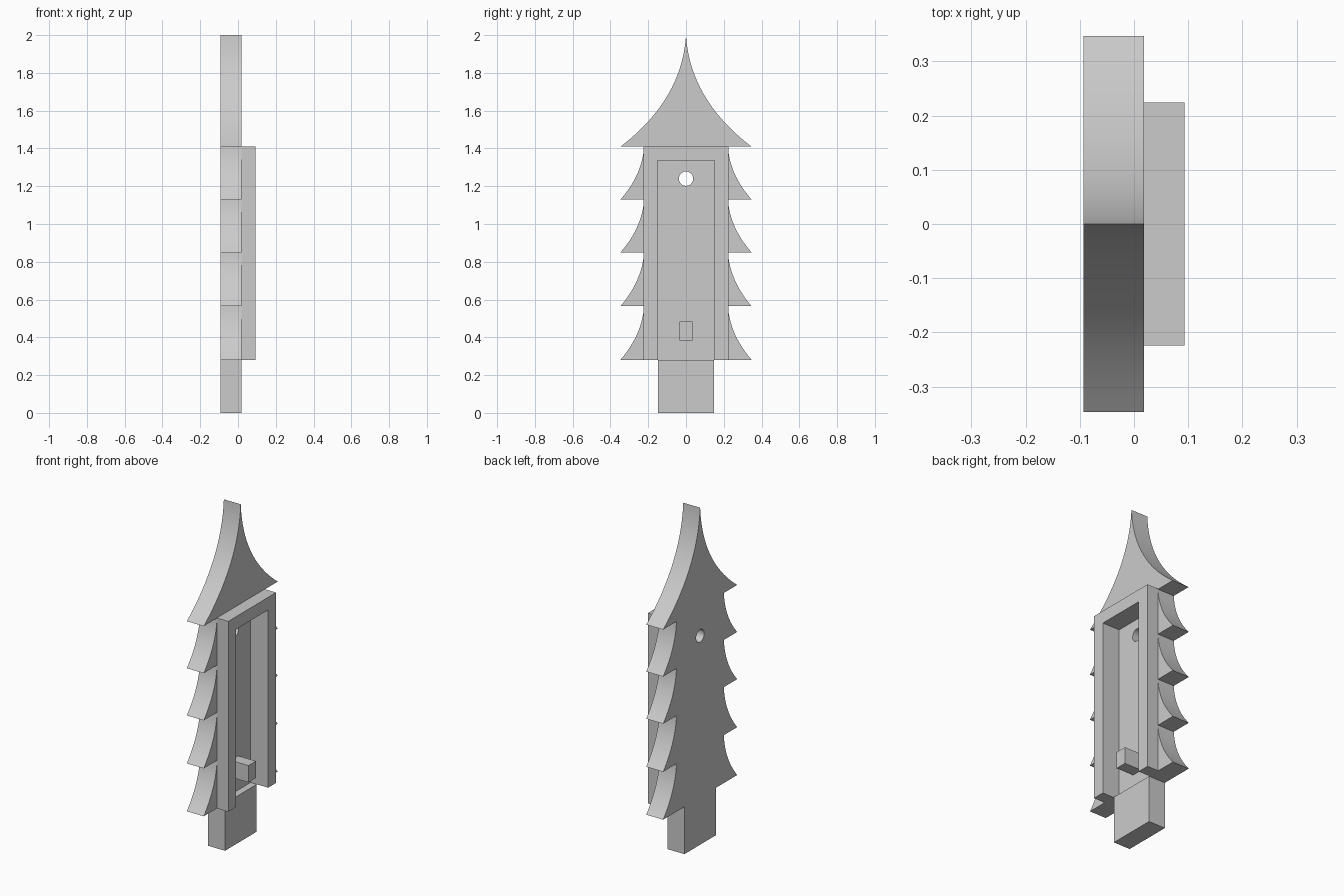
import bpy, bmesh, math
from mathutils import Vector
from mathutils.geometry import interpolate_bezier

if "Cube" in bpy.data.objects:
    bpy.data.objects.remove(bpy.data.objects["Cube"])

grey = bpy.data.materials.new("plain_grey")
grey.use_nodes = True
colour = (0.6, 0.6, 0.6, 1)
grey.diffuse_color = colour
grey.node_tree.nodes["Principled BSDF"].inputs["Base Color"].default_value = colour

# Depths: plate back, recess floor, plate face, frame face
BACK, FLOOR, FACE, FRONT = -0.093, -0.022, 0.018, 0.093
TIP = 0.347                                # half width at the branch tips


def extrude_profile(name, loops, x0, x1):
    """Fill closed (y, z) loops, later loops being holes, between x0 and x1."""
    curve = bpy.data.curves.new(name, "CURVE")
    curve.dimensions = "2D"
    curve.fill_mode = "BOTH"
    curve.extrude = (x1 - x0) / 2
    for loop in loops:
        spline = curve.splines.new("POLY")
        spline.points.add(len(loop) - 1)
        for point, (y, z) in zip(spline.points, loop):
            point.co = (y, z, 0, 1)
        spline.use_cyclic_u = True
    obj = bpy.data.objects.new(name, curve)
    bpy.context.collection.objects.link(obj)
    obj.rotation_euler = (math.pi / 2, 0, math.pi / 2)
    obj.location.x = (x0 + x1) / 2
    bpy.ops.object.select_all(action="DESELECT")
    obj.select_set(True)
    bpy.context.view_layer.objects.active = obj
    bpy.ops.object.convert(target="MESH")
    obj = bpy.context.object
    bm = bmesh.new()
    bm.from_mesh(obj.data)
    bmesh.ops.remove_doubles(bm, verts=bm.verts, dist=0.0001)
    bmesh.ops.recalc_face_normals(bm, faces=bm.faces)
    bm.to_mesh(obj.data)
    bm.free()
    obj.data.materials.clear()
    obj.data.materials.append(grey)
    bpy.ops.object.shade_smooth_by_angle(angle=math.radians(30))
    return obj


def cut(target, cutter):
    """Subtract the cutter, then drop it."""
    mod = target.modifiers.new("recess", "BOOLEAN")
    mod.operation = "DIFFERENCE"
    mod.solver = "EXACT"
    mod.object = cutter
    bpy.ops.object.select_all(action="DESELECT")
    target.select_set(True)
    bpy.context.view_layer.objects.active = target
    bpy.ops.object.modifier_apply(modifier=mod.name)
    bpy.data.objects.remove(cutter)
    bpy.ops.object.shade_smooth_by_angle(angle=math.radians(30))


def sweep(start, control, end, count=16):
    """Concave branch edge as a quadratic curve."""
    a, c, b = (Vector((*p, 0)) for p in (start, control, end))
    pts = interpolate_bezier(a, a.lerp(c, 2 / 3), b.lerp(c, 2 / 3), b, count)
    return [(p.x, p.y) for p in pts]


def mirrored(half):
    """Complete a half outline across y = 0."""
    return half + [(-y, z) for y, z in reversed(half) if y > 0]


# Tree plate: spire, four lower branch tiers and trunk, with a hanging hole
levels = [1.409, 1.13, 0.85, 0.565, 0.281]
half = sweep((0, 2), (0.02, 1.66), (TIP, levels[0]), 24)
for top, bottom in zip(levels, levels[1:]):
    half += sweep((0.222, top), (0.232, top - 0.15), (TIP, bottom))
half += [(0.147, levels[-1]), (0.147, 0)]
hole = [(0.038 * math.cos(math.tau * i / 32), 1.24 + 0.038 * math.sin(math.tau * i / 32))
        for i in range(32)]
plate = extrude_profile("tree_plate", [mirrored(half), hole], BACK, FACE)

# Recess sunk into the plate, ending on a ledge at the top of the trunk
inner = [(0.15, levels[-1]), (0.15, 1.336)]
cut(plate, extrude_profile("recess_cutter", [mirrored(inner)], FLOOR, FRONT))

# Raised frame around the recess, open at the bottom
frame = [(0.224, 1.411), (0.224, levels[-1])] + inner
extrude_profile("raised_frame", [mirrored(frame)], FACE, FRONT)

# Small square peg standing on the recess floor
extrude_profile("peg", [mirrored([(0.035, 0.483), (0.035, 0.383)])], FLOOR, FRONT)
